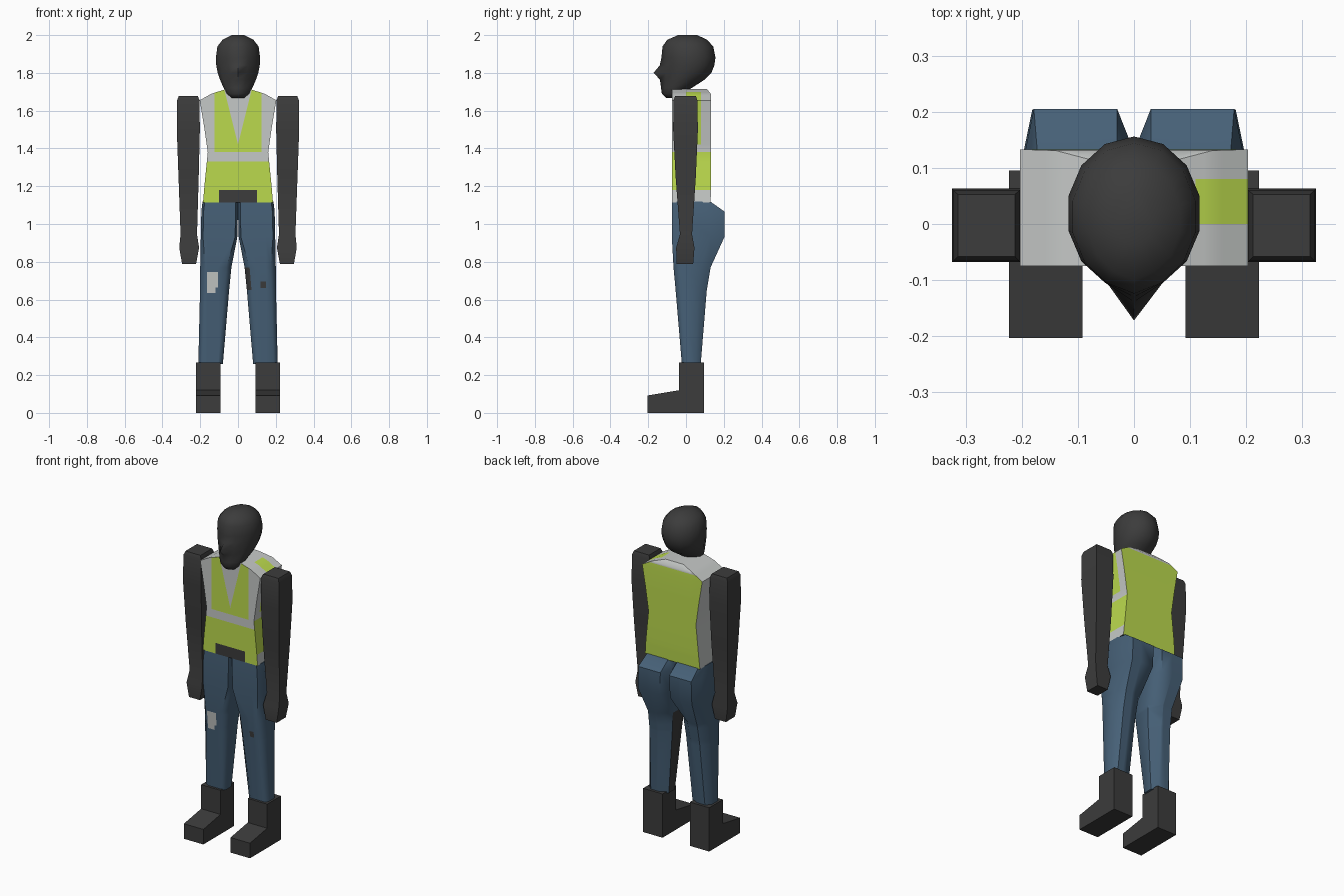
import bpy, bmesh, math
from mathutils import Vector

if "Cube" in bpy.data.objects:
    bpy.data.objects.remove(bpy.data.objects["Cube"])


def material(name, rgb):
    m = bpy.data.materials.new(name)
    m.diffuse_color = (*rgb, 1)
    m.use_nodes = True
    m.node_tree.nodes["Principled BSDF"].inputs["Base Color"].default_value = m.diffuse_color
    return m


DARK = material("charcoal", (0.045, 0.045, 0.045))
DENIM = material("denim blue", (0.062, 0.118, 0.185))
LIME = material("safety lime", (0.50, 0.70, 0.075))
PALE = material("pale grey", (0.56, 0.58, 0.57))


def loft(rings):
    """Skin a stack of equally sized point rings and cap both ends."""
    bm = bmesh.new()
    vs = [[bm.verts.new(p) for p in r] for r in rings]
    n = len(vs[0])
    for a, b in zip(vs, vs[1:]):
        for i in range(n):
            j = (i + 1) % n
            bm.faces.new((a[i], a[j], b[j], b[i]))
    bm.faces.new(vs[0])
    bm.faces.new(vs[-1])
    return bm


def finish(bm, name, mats, angle=40, cuts=(), rule=None):
    """Cut colour borders, colour faces by rule, make the object."""
    for co, no in cuts:
        bmesh.ops.bisect_plane(bm, geom=bm.verts[:] + bm.edges[:] + bm.faces[:],
                               plane_co=co, plane_no=no, dist=1e-5)
    bmesh.ops.recalc_face_normals(bm, faces=bm.faces[:])
    if rule:
        for f in bm.faces:
            f.normal_update()
            f.material_index = rule(f.calc_center_median(), f.normal)
    me = bpy.data.meshes.new(name)
    bm.to_mesh(me)
    bm.free()
    for m in mats:
        me.materials.append(m)
    ob = bpy.data.objects.new(name, me)
    bpy.context.collection.objects.link(ob)
    bpy.ops.object.select_all(action='DESELECT')
    ob.select_set(True)
    bpy.context.view_layer.objects.active = ob
    bpy.ops.object.shade_smooth_by_angle(angle=math.radians(angle))
    return ob


def axis_cuts(xs=(), ys=(), zs=()):
    return ([((x, 0, 0), (1, 0, 0)) for x in xs] + [((0, y, 0), (0, 1, 0)) for y in ys]
            + [((0, 0, z), (0, 0, 1)) for z in zs])


def box_ring(z, x0, x1, y0, y1):
    return [(x0, y0, z), (x1, y0, z), (x1, y1, z), (x0, y1, z)]


# Head: oval rings with a pointed nose; (z, half width, front, back, nose)
HEAD = [(1.668, .035, -.105, -.055, -.105), (1.69, .06, -.12, -.02, -.128),
        (1.72, .078, -.12, .03, -.132), (1.765, .098, -.118, .10, -.138),
        (1.80, .11, -.118, .134, -.172), (1.84, .118, -.118, .15, -.139),
        (1.88, .12, -.118, .156, -.130), (1.94, .112, -.118, .144, -.124),
        (1.975, .084, -.095, .112, -.10), (2.0, .035, -.04, .06, -.042)]
rings = []
for z, hw, yf, yb, nose in HEAD:
    ring = []
    for i in range(14):
        a = math.tau * i / 14
        y = (yf + yb) / 2 - (yb - yf) / 2 * math.cos(a)
        ring.append((hw * math.sin(a), nose if i == 0 else y, z))
    rings.append(ring)
finish(loft(rings), "head", [DARK], 80)

# Vest torso: boxy, narrow waist, sloping shoulders
TORSO = [(1.115, .185, .13), (1.20, .178, .133), (1.38, .16, .133),
         (1.52, .18, .133), (1.655, .203, .133), (1.69, .14, .131), (1.715, .06, .11)]
SLOPE = 0.075 / 0.30
vee = [((0, 0, 1.42), (1, 0, -SLOPE)), ((0, 0, 1.42), (1, 0, SLOPE))]


def vest_rule(c, n):
    lime, pale, dark = 0, 1, 2
    if n.z < -0.5:
        return dark
    if n.z > 0.4:
        return lime if c.x > 0.11 and 0 < c.y < 0.08 else pale
    if n.y < -0.5:
        if c.z < 1.18:
            return dark if abs(c.x) < 0.1 else lime
        if c.z < 1.33:
            return lime
        if c.z < 1.38 or abs(c.x) > 0.125:
            return pale
        return pale if abs(c.x) < (c.z - 1.42) * SLOPE else lime
    if n.y > 0.5:
        return lime if c.z < 1.68 else pale
    if c.x < 0:
        return pale
    if c.z > 1.42:
        return lime if -0.03 < c.y < 0.08 else pale
    return lime if 1.18 < c.z < 1.38 else pale


finish(loft([box_ring(z, -w, w, -.075, yb) for z, w, yb in TORSO]), "vest_torso",
       [LIME, PALE, DARK], 40,
       axis_cuts((-.125, -.1, 0, .1, .11, .125), (-.03, 0, .08), (1.18, 1.33, 1.38, 1.42, 1.68)) + vee,
       vest_rule)

# Arms with hands: tapered boxes; (z, inner x, outer x, front, back)
ARM = [(1.677, .212, .314, -.058, .053), (1.655, .204, .322, -.066, .060),
       (1.50, .202, .324, -.068, .063), (1.25, .208, .315, -.055, .052),
       (.945, .217, .304, -.032, .032), (.875, .206, .311, -.052, .045),
       (.788, .222, .296, -.050, .038)]
# Legs: eight-sided rings, same columns
LEG = [(1.118, 0, .188, -.073, .13), (1.065, 0, .194, -.075, .205),
       (.93, .004, .197, -.075, .203), (.77, .035, .2, -.066, .13),
       (.65, .047, .201, -.055, .11), (.26, .08, .21, -.022, .078)]
# Boots: side profile (y, z)
BOOT = [(-.203, 0), (.095, 0), (.095, .267), (-.037, .267), (-.037, .12), (-.203, .092)]


def leg_ring(s, z, x0, x1, y0, y1):
    w, d = x1 - x0, y1 - y0
    cx, cf, cb = w * .16, d * .15, d * .27
    if z > .9:
        cx = .012
    pts = [(x0 + cx, y0), (x1 - cx, y0), (x1, y0 + cf), (x1, y1 - cb),
           (x1 - cx * 1.3, y1), (x0 + cx * 2.5, y1), (x0, y1 - cb), (x0, y0 + cf)]
    return [(s * x, y, z) for x, y in pts]


def left_leg_rule(c, n):     # pale knee patch
    if n.y < -0.5 and -.165 < c.x < -.105 and .635 < c.z < .745:
        return 0 if c.x > -.12 and c.z < .665 else 1
    return 0


def right_leg_rule(c, n):    # small dark hole and worn inner side
    if n.y < -0.5 and .12 < c.x < .147 and .66 < c.z < .695:
        return 1
    return 1 if n.x < -0.7 and c.z < .77 else 0


for s, side in ((-1, "left"), (1, "right")):
    finish(loft([box_ring(z, s * a, s * b, c, d) for z, a, b, c, d in ARM]),
           side + "_arm", [DARK], 40)
    if s < 0:
        cuts = axis_cuts((-.165, -.12, -.105), (), (.635, .665, .745))
        finish(loft([leg_ring(s, *r) for r in LEG]), "left_leg", [DENIM, PALE], 50,
               cuts, left_leg_rule)
    else:
        cuts = axis_cuts((.12, .147), (), (.66, .695))
        finish(loft([leg_ring(s, *r) for r in LEG]), "right_leg", [DENIM, DARK], 50,
               cuts, right_leg_rule)
    finish(loft([[(s * x, y, z) for y, z in BOOT] for x in (.092, .223)]),
           side + "_boot", [DARK], 30)
